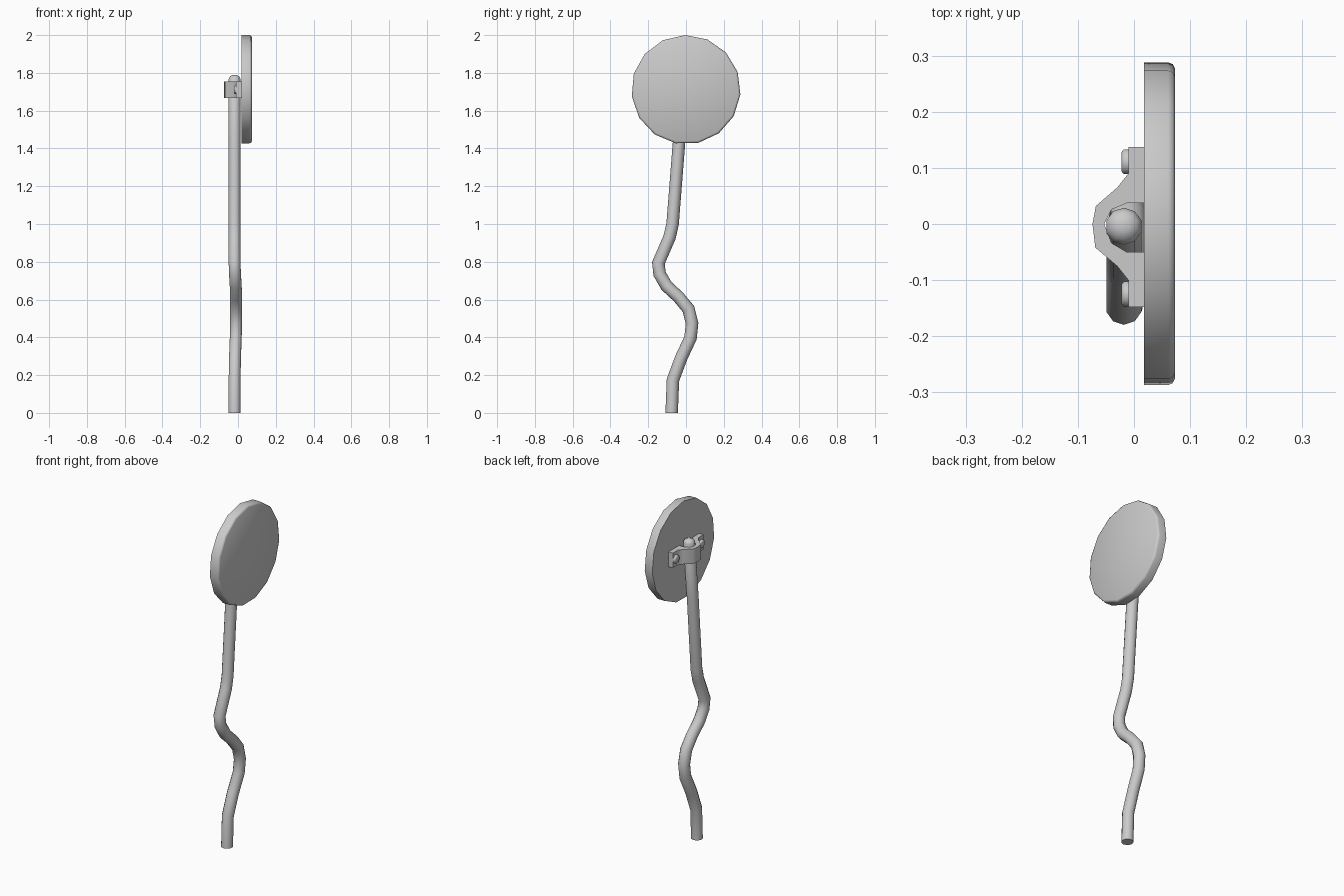
import bpy, bmesh, math
from mathutils import Vector

if "Cube" in bpy.data.objects:
    bpy.data.objects.remove(bpy.data.objects["Cube"])

grey = bpy.data.materials.new("metal grey")
grey.use_nodes = True
grey.diffuse_color = (0.6, 0.6, 0.6, 1)
grey.node_tree.nodes["Principled BSDF"].inputs["Base Color"].default_value = (0.6, 0.6, 0.6, 1)


def finish(name, bm, angle):
    """Turn a bmesh into a shaded object."""
    bmesh.ops.recalc_face_normals(bm, faces=bm.faces)
    mesh = bpy.data.meshes.new(name)
    bm.to_mesh(mesh)
    bm.free()
    mesh.materials.append(grey)
    obj = bpy.data.objects.new(name, mesh)
    bpy.context.collection.objects.link(obj)
    bpy.ops.object.select_all(action='DESELECT')
    obj.select_set(True)
    bpy.context.view_layer.objects.active = obj
    bpy.ops.object.shade_smooth_by_angle(angle=math.radians(angle))
    return obj


def loft(name, rings, angle):
    """Skin a list of equal rings and cap both ends."""
    bm = bmesh.new()
    loops = [[bm.verts.new(p) for p in ring] for ring in rings]
    n = len(loops[0])
    for a, b in zip(loops, loops[1:]):
        for i in range(n):
            j = (i + 1) % n
            bm.faces.new((a[i], a[j], b[j], b[i]))
    bm.faces.new(loops[0])
    bm.faces.new(loops[-1])
    return finish(name, bm, angle)


def disc_ring(x, y, z, r, n, start=0.0):
    return [(x, y + r * math.cos(start + math.tau * i / n),
             z + r * math.sin(start + math.tau * i / n)) for i in range(n)]


# Bent pole: centre line as (x, y, z), with a domed tip
R = 0.033
path = [Vector(p) for p in (
    (-.018, -.076, 0), (-.018, -.069, .175), (-.016, -.026, .29), (-.012, .024, .397),
    (-.01, .032, .474), (-.01, .013, .55), (-.01, -.04, .614), (-.012, -.103, .672),
    (-.016, -.14, .736), (-.018, -.146, .794), (-.018, -.087, .93), (-.018, -.071, 1.0),
    (-.018, -.037, 1.43), (-.018, -.004, 1.768), (-.018, -.003, 1.783), (-.018, -.003, 1.789))]
radii = [R] * (len(path) - 2) + [R * .75, R * .3]
rings = []
for k, (p, r) in enumerate(zip(path, radii)):
    if k == 0 or k >= len(path) - 3:
        side, mitre = Vector((0, 1, 0)), 1
    else:
        before = (p - path[k - 1]).normalized()
        tangent = (before + (path[k + 1] - p).normalized()).normalized()
        side = Vector((0, tangent.z, -tangent.y)).normalized()
        mitre = 1 / before.dot(tangent)
    rings.append([p + Vector((r * math.cos(a), 0, 0)) + side * r * mitre * math.sin(a)
                  for a in (math.tau * (i + .5) / 10 for i in range(10))])
loft("pole", rings, 50)

# Round sign plate with a softened front rim
start = math.radians(91)
loft("sign_plate", [disc_ring(x, 0, 1.711, r, 15, start)
                    for x, r in ((.018, .289), (.061, .289), (.069, .286), (.073, .278))], 60)

# Clamp strap wrapped round the back of the pole
outline = [(.018, .137), (-.01, .137), (-.01, .09), (-.03, .065), (-.068, .032), (-.074, 0),
           (-.069, -.042), (-.03, -.075), (-.01, -.1), (-.01, -.148), (.018, -.148),
           (.018, -.05), (-.013, -.05), (-.04, -.034), (-.053, 0), (-.04, .026),
           (-.013, .037), (.018, .037)]
loft("clamp_strap", [[(x, y, z) for x, y in outline] for z in (1.667, 1.754)], 40)

# Bolt heads on the clamp flanges
for name, y in (("bolt_back", .111), ("bolt_front", -.125)):
    loft(name, [disc_ring(x, y, 1.711, r, 8, math.pi / 8)
                for x, r in ((-.008, .024), (-.018, .024), (-.022, .019))], 50)
